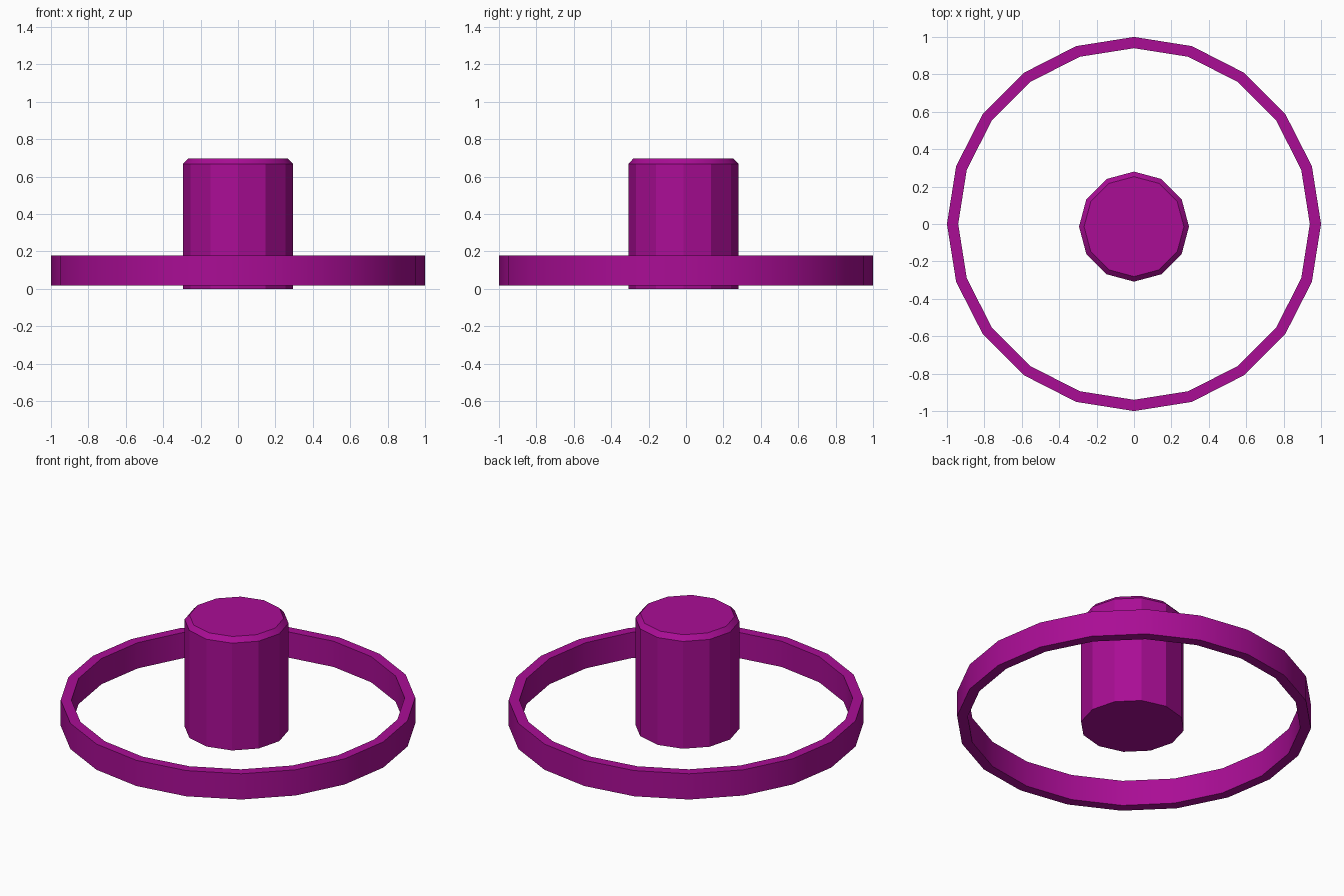
import bpy, math

if "Cube" in bpy.data.objects:
    bpy.data.objects.remove(bpy.data.objects["Cube"])

mat = bpy.data.materials.new("magenta")
mat.diffuse_color = (0.40, 0.004, 0.30, 1)
mat.use_nodes = True
mat.node_tree.nodes["Principled BSDF"].inputs["Base Color"].default_value = mat.diffuse_color


def lathe(name, profile, sides, closed, center=(0, 0, 0)):
    """Spin a (radius, z) profile around z; open profiles get end caps."""
    verts = [(r * math.cos(2 * math.pi * i / sides), r * math.sin(2 * math.pi * i / sides), z)
             for r, z in profile for i in range(sides)]
    n = len(profile)
    faces = []
    for k in range(n if closed else n - 1):
        a, b = k * sides, ((k + 1) % n) * sides
        for i in range(sides):
            j = (i + 1) % sides
            faces.append((a + i, a + j, b + j, b + i))
    if not closed:
        faces.append(tuple(reversed(range(sides))))
        faces.append(tuple(range((n - 1) * sides, n * sides)))
    mesh = bpy.data.meshes.new(name)
    mesh.from_pydata(verts, [], faces)
    mesh.materials.append(mat)
    obj = bpy.data.objects.new(name, mesh)
    obj.location = center
    bpy.context.collection.objects.link(obj)
    bpy.ops.object.select_all(action='DESELECT')
    obj.select_set(True)
    bpy.context.view_layer.objects.active = obj
    bpy.ops.object.shade_smooth_by_angle(angle=math.radians(29))
    return obj


# Outer hoop
lathe("outer_ring", [(0.94, 0.019), (1.0, 0.019), (1.0, 0.179), (0.94, 0.179)], 20, True)

# Central post with chamfered top, slightly off centre
lathe("center_post", [(0.294, 0), (0.294, 0.668), (0.267, 0.697)], 12, False, (0, -0.014, 0))
